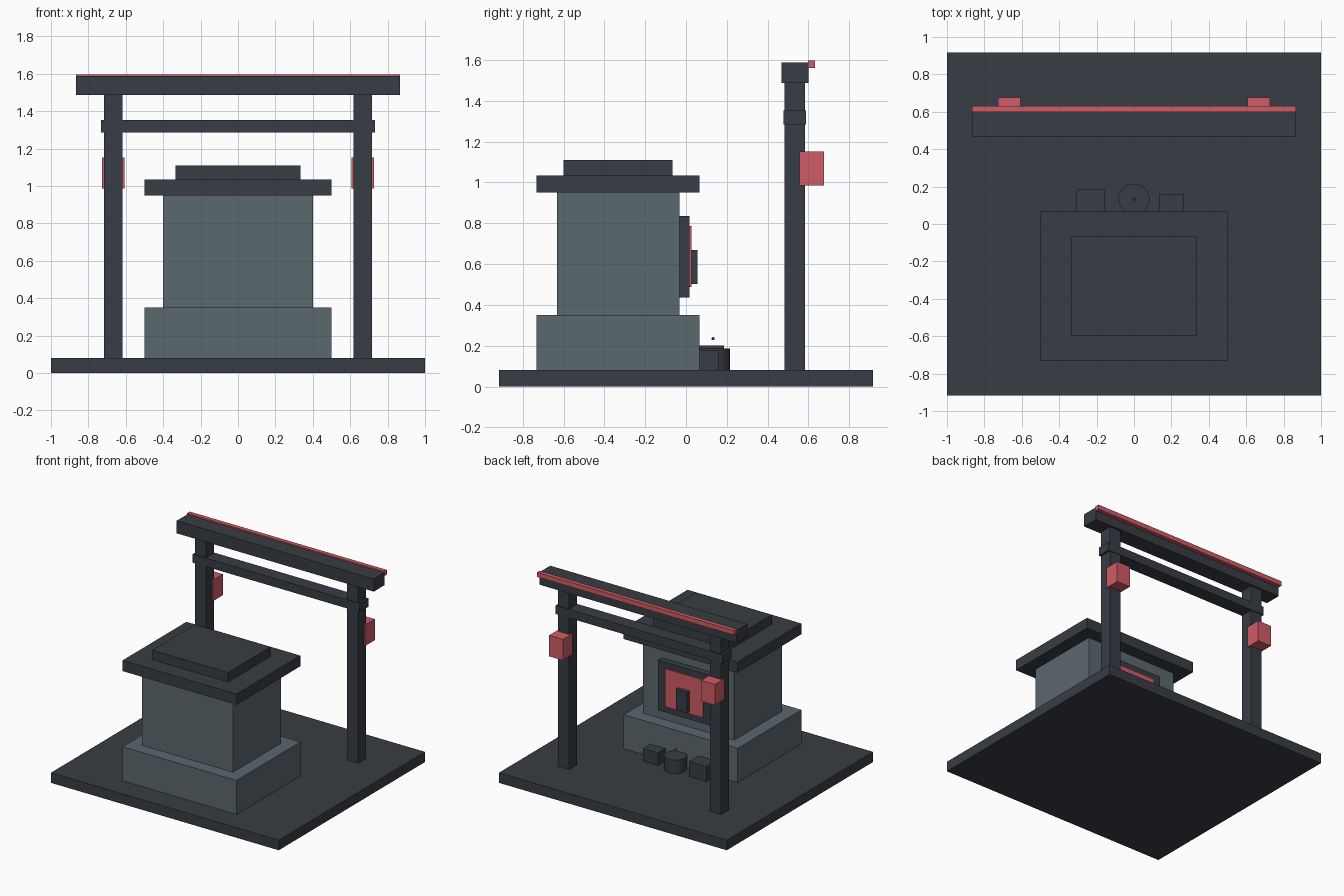
import bpy, bmesh
from mathutils import Matrix

if "Cube" in bpy.data.objects:
    bpy.data.objects.remove(bpy.data.objects["Cube"])


def material(name, rgb):
    m = bpy.data.materials.new(name)
    m.diffuse_color = (*rgb, 1.0)
    m.use_nodes = True
    m.node_tree.nodes["Principled BSDF"].inputs["Base Color"].default_value = m.diffuse_color
    return m


CHARCOAL = material("charcoal", (0.039, 0.047, 0.058))
SLATE = material("slate_grey", (0.105, 0.138, 0.153))
RED = material("soft_red", (0.63, 0.107, 0.130))


def finish(name, bm, mat):
    mesh = bpy.data.meshes.new(name)
    bm.to_mesh(mesh)
    bm.free()
    mesh.materials.append(mat)
    obj = bpy.data.objects.new(name, mesh)
    bpy.context.collection.objects.link(obj)
    return obj


def box(name, x, y, z, mat):
    """Box from (min, max) ranges on each axis."""
    bm = bmesh.new()
    size = [r[1] - r[0] for r in (x, y, z)]
    mid = [(r[0] + r[1]) / 2 for r in (x, y, z)]
    bmesh.ops.create_cube(bm, size=1, matrix=Matrix.Translation(mid) @ Matrix.Diagonal((*size, 1)))
    return finish(name, bm, mat)


def sym(h):
    return (-h, h)


# ground slab
box("ground_slab", sym(1.0), sym(0.917), (0, 0.08), CHARCOAL)

# stone shrine: plinth, body and stepped roof, all centred on one axis
CY = -0.333
for name, hx, hy, z, mat in (
    ("plinth", 0.50, 0.40, (0.08, 0.35), SLATE),
    ("shrine_body", 0.40, 0.30, (0.35, 0.95), SLATE),
    ("roof_slab", 0.50, 0.40, (0.95, 1.035), CHARCOAL),
    ("roof_cap", 0.333, 0.267, (1.035, 1.11), CHARCOAL),
):
    box(name, sym(hx), (CY - hy, CY + hy), z, mat)

# niche on the rear wall
box("niche_frame", sym(0.233), (-0.033, 0.017), (0.437, 0.835), CHARCOAL)
box("niche_panel", sym(0.167), (0.017, 0.026), (0.487, 0.787), RED)
box("niche_tablet", sym(0.05), (0.026, 0.057), (0.503, 0.67), CHARCOAL)

# gate: posts with lanterns, tie beam, top beam and trim
for side, s in (("left", -1), ("right", 1)):
    cx = s * 0.667
    box(side + "_post", (cx - 0.05, cx + 0.05), (0.483, 0.583), (0.08, 1.487), CHARCOAL)
    box(side + "_lantern", (cx - 0.06, cx + 0.06), (0.555, 0.677), (0.985, 1.152), RED)
box("tie_beam", sym(0.733), (0.478, 0.588), (1.285, 1.353), CHARCOAL)
box("top_beam", sym(0.865), (0.467, 0.60), (1.487, 1.587), CHARCOAL)
box("beam_trim", sym(0.865), (0.598, 0.631), (1.56, 1.597), RED)

# offerings on the ground
box("large_offering_box", (-0.308, -0.157), (0.06, 0.185), (0.08, 0.20), CHARCOAL)
box("small_offering_box", (0.135, 0.266), (0.06, 0.16), (0.08, 0.18), CHARCOAL)

bm = bmesh.new()
bmesh.ops.create_cone(bm, cap_ends=True, segments=24, radius1=0.083, radius2=0.083, depth=0.106,
                      matrix=Matrix.Translation((0, 0.133, 0.133)))
finish("incense_bowl", bm, CHARCOAL)

bm = bmesh.new()
bmesh.ops.create_uvsphere(bm, u_segments=10, v_segments=6, radius=0.008,
                          matrix=Matrix.Translation((0, 0.133, 0.235)))
finish("incense_ember", bm, CHARCOAL)
